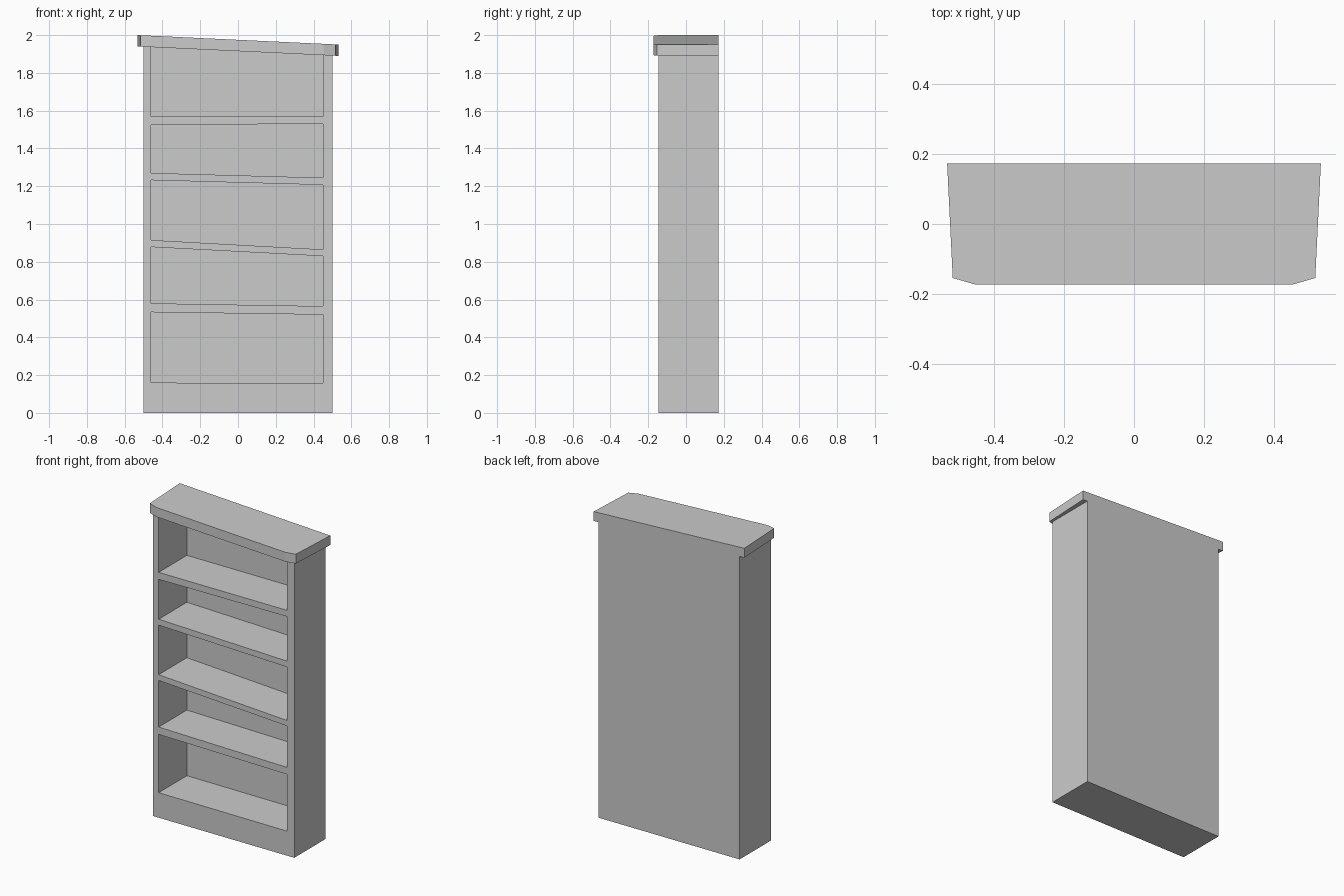
import bpy, bmesh

if "Cube" in bpy.data.objects:
    bpy.data.objects.remove(bpy.data.objects["Cube"])

FRONT, BACK = -0.145, 0.172
INNER_BACK = 0.14


def cap_z(x):
    """Height of the sloping underside of the top board."""
    return 1.94 - 0.05 * (x + 0.533) / 1.066


def add_prism(bm, lower, upper):
    """Close two matching point loops into a solid."""
    a = [bm.verts.new(p) for p in lower]
    b = [bm.verts.new(p) for p in upper]
    n = len(a)
    bm.faces.new(a)
    bm.faces.new(b)
    for i in range(n):
        j = (i + 1) % n
        bm.faces.new((a[i], a[j], b[j], b[i]))


def extrude_y(bm, profile, y0, y1):
    add_prism(bm, [(x, y0, z) for x, z in profile], [(x, y1, z) for x, z in profile])


def finish(name, bm):
    bmesh.ops.recalc_face_normals(bm, faces=bm.faces)
    mesh = bpy.data.meshes.new(name)
    bm.to_mesh(mesh)
    bm.free()
    obj = bpy.data.objects.new(name, mesh)
    bpy.context.collection.objects.link(obj)
    return obj


# Bookcase carcass: solid block with a slanted top
bm = bmesh.new()
extrude_y(bm, [(-0.5, 0), (0.5, 0), (0.5, cap_z(0.5)), (-0.5, cap_z(-0.5))], FRONT, BACK)
carcass = finish("carcass", bm)

# Crooked shelf openings: floor left, floor right, ceiling left, ceiling right
openings = [
    (0.16, 0.157, 0.533, 0.52),
    (0.58, 0.565, 0.878, 0.83),
    (0.915, 0.865, 1.232, 1.207),
    (1.27, 1.245, 1.525, 1.53),
    (1.57, 1.57, 2.1, 2.1),
]
bm = bmesh.new()
for fl, fr, cl, cr in openings:
    extrude_y(bm, [(-0.46, fl), (0.45, fr), (0.45, cr), (-0.46, cl)], FRONT - 0.1, INNER_BACK)
cutter = finish("shelf_opening_cutter", bm)
cutter.hide_render = True

# Carve the openings, leaving shelves, sides and back panel
mod = carcass.modifiers.new("openings", "BOOLEAN")
mod.operation = "DIFFERENCE"
mod.solver = "EXACT"
mod.object = cutter
bpy.context.view_layer.objects.active = carcass
carcass.select_set(True)
bpy.ops.object.modifier_apply(modifier=mod.name)
bpy.data.objects.remove(cutter, do_unlink=True)

# Slanted top board with clipped front corners
half = [(0.533, BACK), (0.517, -0.154), (0.455, -0.172)]
outline = half + [(-x, y) for x, y in reversed(half)]
bm = bmesh.new()
add_prism(bm, [(x, y, cap_z(x)) for x, y in outline],
          [(x, y, cap_z(x) + 0.06) for x, y in outline])
finish("top_board", bm)
